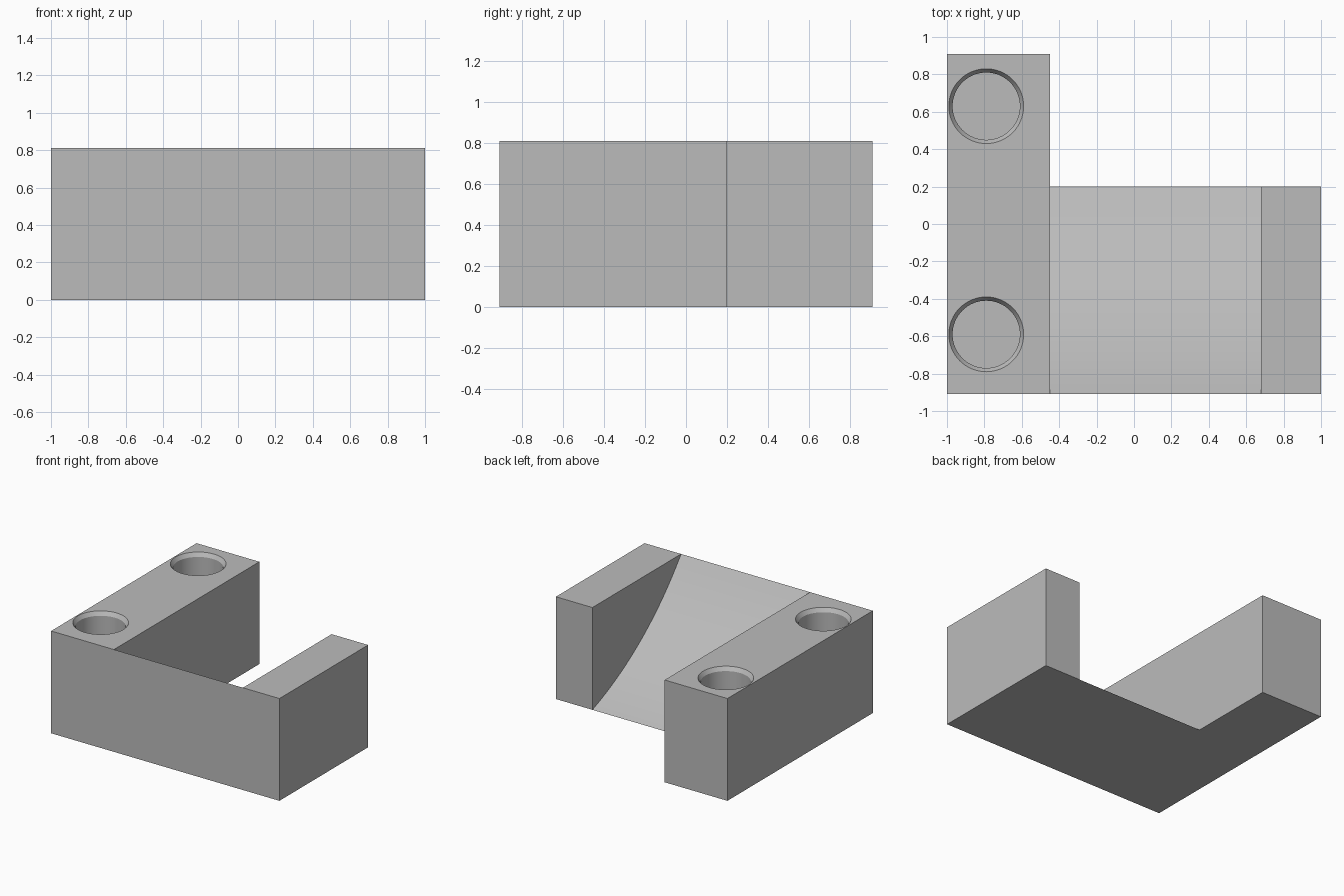
import bpy
import bmesh
import math
from mathutils import Vector

cube = bpy.data.objects.get("Cube")
if cube:
    bpy.data.objects.remove(cube)

# Main sizes
LEFT, RIGHT, FRONT, BACK, STEP, TOP = -1.0, 1.0, -0.91, 0.91, 0.2, 0.81
RAMP_LEFT, RAMP_RIGHT = -0.45, 0.68
HOLE_X, HOLE_YS = -0.79, (-0.59, 0.63)
HOLE_RADIUS, RIM_RADIUS, RIM_DEPTH, HOLE_DEPTH = 0.18, 0.2, 0.03, 0.45

grey = bpy.data.materials.new("plain grey")
grey.use_nodes = True
colour = (0.5, 0.5, 0.5, 1)
grey.diffuse_color = colour
grey.node_tree.nodes["Principled BSDF"].inputs["Base Color"].default_value = colour


def prism(name, outline, offset):
    """Extrude a flat outline of 3D points along the offset."""
    bm = bmesh.new()
    face = bm.faces.new([bm.verts.new(p) for p in outline])
    extruded = bmesh.ops.extrude_face_region(bm, geom=[face])["geom"]
    moved = [g for g in extruded if isinstance(g, bmesh.types.BMVert)]
    bmesh.ops.translate(bm, verts=moved, vec=offset)
    return finish(name, bm)


def lathe(name, profile, x, y, steps=64):
    """Spin a radius and height profile around a vertical axis."""
    bm = bmesh.new()
    verts = [bm.verts.new((r, 0, z)) for r, z in profile]
    edges = [bm.edges.new(pair) for pair in zip(verts, verts[1:])]
    bmesh.ops.spin(bm, geom=verts + edges, axis=(0, 0, 1), cent=(0, 0, 0),
                   angle=math.tau, steps=steps)
    bmesh.ops.remove_doubles(bm, verts=bm.verts, dist=1e-5)
    bmesh.ops.translate(bm, verts=bm.verts, vec=(x, y, 0))
    return finish(name, bm)


def finish(name, bm):
    bmesh.ops.recalc_face_normals(bm, faces=bm.faces)
    mesh = bpy.data.meshes.new(name)
    bm.to_mesh(mesh)
    bm.free()
    mesh.materials.append(grey)
    obj = bpy.data.objects.new(name, mesh)
    bpy.context.collection.objects.link(obj)
    return obj


# L-shaped block
plan = [(LEFT, FRONT), (RIGHT, FRONT), (RIGHT, STEP), (RAMP_LEFT, STEP),
        (RAMP_LEFT, BACK), (LEFT, BACK)]
body = prism("bracket_body", [(x, y, 0) for x, y in plan], (0, 0, TOP))

# Concave ramp between the two side walls, run a little past both ends
foot, crest = Vector((0, STEP, 0)), Vector((0, FRONT, TOP))
sag_direction = Vector((0, -TOP, FRONT - STEP)).normalized()
curve = []
for i in range(-2, 43):
    t = i / 40
    curve.append(foot.lerp(crest, t) + sag_direction * 0.1 * 4 * t * (1 - t))
above = [Vector((0, curve[-1].y, 1.2)), Vector((0, curve[0].y, 1.2))]
shift = Vector((RAMP_LEFT, 0, 0))
cutters = [prism("ramp_cutter", [p + shift for p in curve + above],
                 (RAMP_RIGHT - RAMP_LEFT, 0, 0))]

# Blind round sockets with chamfered rims
floor = TOP - HOLE_DEPTH
slope = (RIM_RADIUS - HOLE_RADIUS) / RIM_DEPTH
socket = [(0, floor), (HOLE_RADIUS, floor), (HOLE_RADIUS, TOP - RIM_DEPTH),
          (RIM_RADIUS, TOP), (RIM_RADIUS + 0.01 * slope, TOP + 0.01),
          (0, TOP + 0.01)]
for y in HOLE_YS:
    cutters.append(lathe("socket_cutter", socket, HOLE_X, y))

for cutter in cutters:
    cutter.hide_render = True
    cut = body.modifiers.new(cutter.name, "BOOLEAN")
    cut.operation = "DIFFERENCE"
    cut.solver = "EXACT"
    cut.object = cutter

# Bake the cuts, remove the cutters, and smooth the curved faces
bpy.ops.object.select_all(action="DESELECT")
body.select_set(True)
bpy.context.view_layer.objects.active = body
for name in [m.name for m in body.modifiers]:
    bpy.ops.object.modifier_apply(modifier=name)
for cutter in cutters:
    bpy.data.objects.remove(cutter)
bpy.ops.object.shade_smooth_by_angle(angle=math.radians(20))
